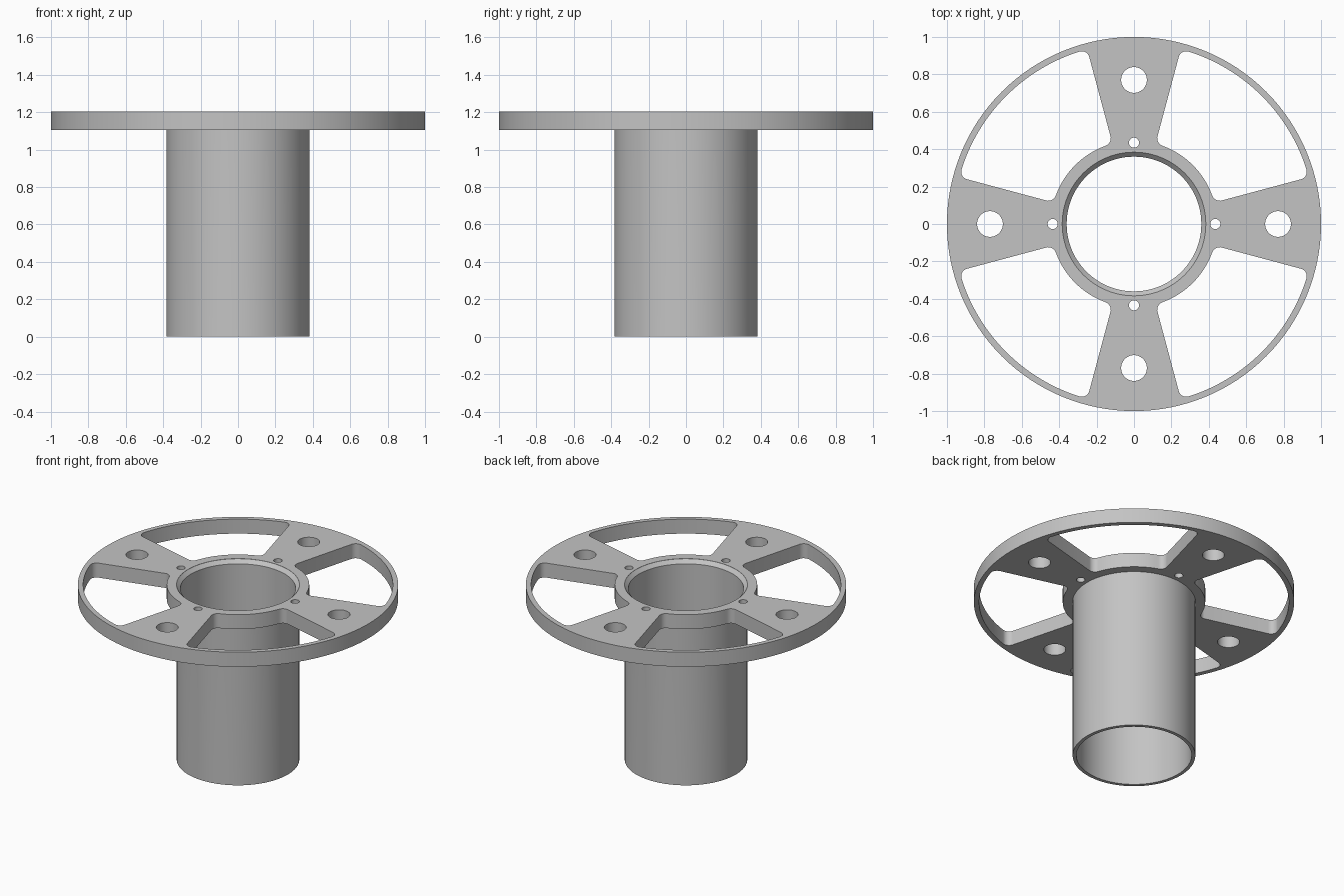
import bpy
import bmesh
from math import asin, cos, sin, pi, radians

PLATE_BOTTOM, PLATE_TOP = 1.105, 1.205
HUB_R, RING_R, FILLET = 0.445, 0.967, 0.042
SPOKE_HALF = radians(15)
BORE_R, SLEEVE_R, CHAMFER = 0.36, 0.383, 0.025

cube = bpy.data.objects.get("Cube")
if cube:
    bpy.data.objects.remove(cube, do_unlink=True)

grey = bpy.data.materials.new("plain grey")
grey.use_nodes = True
colour = (0.55, 0.55, 0.55, 1)
grey.diffuse_color = colour
grey.node_tree.nodes["Principled BSDF"].inputs["Base Color"].default_value = colour


def arc(cx, cy, r, start, end, steps):
    """Points along an arc, both ends included."""
    angles = [start + (end - start) * i / steps for i in range(steps + 1)]
    return [(cx + r * cos(a), cy + r * sin(a)) for a in angles]


def circle(cx, cy, r, steps):
    return arc(cx, cy, r, 0, 2 * pi, steps)[:-1]


def window():
    """Rounded sector between two spokes, symmetric about the diagonal."""
    r_in, r_out = HUB_R + FILLET, RING_R - FILLET
    a = SPOKE_HALF + asin(FILLET / r_in)
    b = SPOKE_HALF + asin(FILLET / r_out)
    side = SPOKE_HALF - pi / 2 + 2 * pi
    half = arc(r_in * cos(a), r_in * sin(a), FILLET, a + pi, side, 8)
    half += arc(r_out * cos(b), r_out * sin(b), FILLET, side, b + 2 * pi, 8)
    rim = arc(0, 0, RING_R, b, pi / 2 - b, 32)[1:-1]
    hub = arc(0, 0, HUB_R, pi / 2 - a, a, 24)[1:-1]
    return half + rim + [(y, x) for x, y in reversed(half)] + hub


def quarter_turns(points):
    """The outline repeated at all four quarter turns."""
    result = []
    for _ in range(4):
        result.append(points)
        points = [(-y, x) for x, y in points]
    return result


def finish(name, bm):
    bmesh.ops.recalc_face_normals(bm, faces=bm.faces[:])
    mesh = bpy.data.meshes.new(name)
    bm.to_mesh(mesh)
    bm.free()
    mesh.materials.append(grey)
    obj = bpy.data.objects.new(name, mesh)
    bpy.context.collection.objects.link(obj)
    bpy.ops.object.select_all(action='DESELECT')
    obj.select_set(True)
    bpy.context.view_layer.objects.active = obj
    bpy.ops.object.shade_smooth_by_angle(angle=radians(30))


# Spoked flange: outer rim, bore, windows, bolt holes and pin holes
outlines = [circle(0, 0, 1, 128), circle(0, 0, SLEEVE_R + 0.001, 96)]
outlines += quarter_turns(window())
outlines += quarter_turns(circle(0.77, 0, 0.069, 32))
outlines += quarter_turns(circle(0.435, 0, 0.027, 20))

bm = bmesh.new()
caps = {PLATE_BOTTOM: [], PLATE_TOP: []}
for outline in outlines:
    rings = []
    for z, edges in caps.items():
        ring = [bm.verts.new((x, y, z)) for x, y in outline]
        edges += [bm.edges.new((ring[i - 1], ring[i])) for i in range(len(ring))]
        rings.append(ring)
    low, high = rings
    for i in range(len(low)):
        bm.faces.new((low[i - 1], low[i], high[i], high[i - 1]))
for edges in caps.values():
    bmesh.ops.triangle_fill(bm, edges=edges, use_beauty=True, normal=(0, 0, 1))
finish("spoked_flange", bm)

# Sleeve: turned tube with a chamfered mouth
profile = [(BORE_R, 0), (SLEEVE_R, 0), (SLEEVE_R, PLATE_BOTTOM),
           (BORE_R + CHAMFER, PLATE_TOP), (BORE_R, PLATE_TOP - CHAMFER)]
bm = bmesh.new()
rings = [[bm.verts.new((x, y, z)) for x, y in circle(0, 0, r, 96)] for r, z in profile]
for k in range(len(rings)):
    inner, outer = rings[k - 1], rings[k]
    for i in range(len(inner)):
        bm.faces.new((inner[i - 1], inner[i], outer[i], outer[i - 1]))
finish("sleeve", bm)
